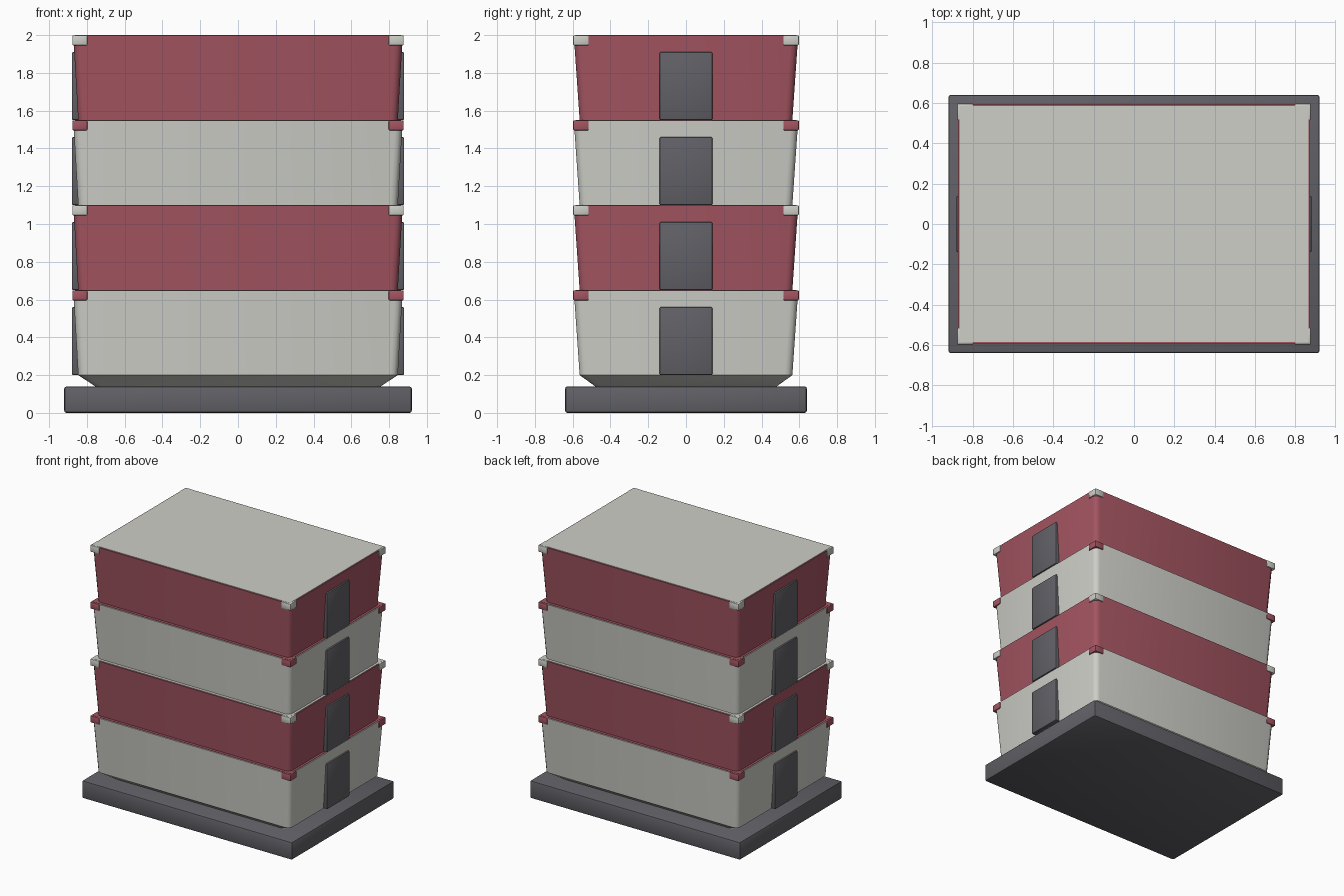
import bpy, bmesh
from math import cos, sin, pi

cube = bpy.data.objects.get("Cube")
if cube:
    bpy.data.objects.remove(cube)


def material(name, rgb):
    m = bpy.data.materials.new(name)
    m.use_nodes = True
    m.diffuse_color = (*rgb, 1)
    m.node_tree.nodes["Principled BSDF"].inputs["Base Color"].default_value = (*rgb, 1)
    return m


LIGHT = material("light_grey", (0.62, 0.62, 0.58))
RED = material("dull_red", (0.37, 0.09, 0.12))
DARK = material("dark_grey", (0.12, 0.118, 0.135))


def finish(bm, name, mat):
    bmesh.ops.recalc_face_normals(bm, faces=bm.faces)
    for f in bm.faces:
        f.smooth = True
    mesh = bpy.data.meshes.new(name)
    bm.to_mesh(mesh)
    bm.free()
    mesh.set_sharp_from_angle(angle=pi / 6)
    mesh.materials.append(mat)
    obj = bpy.data.objects.new(name, mesh)
    bpy.context.collection.objects.link(obj)
    return obj


def box(name, mat, low, high, bevel=0.0):
    bm = bmesh.new()
    bmesh.ops.create_cube(bm, size=1)
    for v in bm.verts:
        v.co = [a + (b - a) * (c + 0.5) for a, b, c in zip(low, high, v.co)]
    if bevel:
        bmesh.ops.bevel(bm, geom=bm.edges[:], offset=bevel, segments=2,
                        profile=0.5, affect='EDGES')
    return finish(bm, name, mat)


def rounded_loft(name, mat, rings, radius, steps=3):
    """Skin a stack of rounded rectangles given as (half_x, half_y, z)."""
    bm = bmesh.new()
    loops = []
    for hx, hy, z in rings:
        loop = []
        for quarter, (sx, sy) in enumerate([(1, 1), (-1, 1), (-1, -1), (1, -1)]):
            for i in range(steps + 1):
                a = (quarter + i / steps) * pi / 2
                loop.append(bm.verts.new((sx * (hx - radius) + radius * cos(a),
                                          sy * (hy - radius) + radius * sin(a), z)))
        loops.append(loop)
    n = len(loops[0])
    for lower, upper in zip(loops, loops[1:]):
        for i in range(n):
            j = (i + 1) % n
            bm.faces.new((lower[i], lower[j], upper[j], upper[i]))
    bm.faces.new(loops[0][::-1])
    bm.faces.new(loops[-1])
    return finish(bm, name, mat)


# Ground slab
box("base_slab", DARK, (-0.92, -0.64, 0), (0.92, 0.64, 0.14), 0.012)

TIER = 0.45
for level in range(4):
    z0 = 0.2 + level * TIER
    top = z0 + TIER
    body, trim = (RED, LIGHT) if level % 2 else (LIGHT, RED)
    tag = f"_{level + 1}"

    # Tapered storey with a sloping underside
    rounded_loft("storey" + tag, body,
                 [(0.755, 0.48, z0 - 0.06), (0.846, 0.563, z0),
                  (0.872, 0.594, top - 0.003)], 0.04)

    # Flat lid set inside the rim
    box("lid" + tag, trim, (-0.864, -0.585, top - 0.015), (0.864, 0.585, top))

    for sx in (-1, 1):
        side = "left" if sx > 0 else "right"
        # Corner clips hanging from the lid
        for sy in (-1, 1):
            end = "back" if sy > 0 else "front"
            xs = sorted((sx * 0.797, sx * 0.877))
            ys = sorted((sy * 0.515, sy * 0.598))
            box(f"clip_{end}_{side}{tag}", trim,
                (xs[0], ys[0], top - 0.055), (xs[1], ys[1], top - 0.001), 0.007)
        # Upright end panel
        xs = sorted((sx * 0.83, sx * 0.88))
        box(f"end_panel_{side}{tag}", DARK,
            (xs[0], -0.14, z0), (xs[1], 0.14, z0 + 0.36), 0.008)
